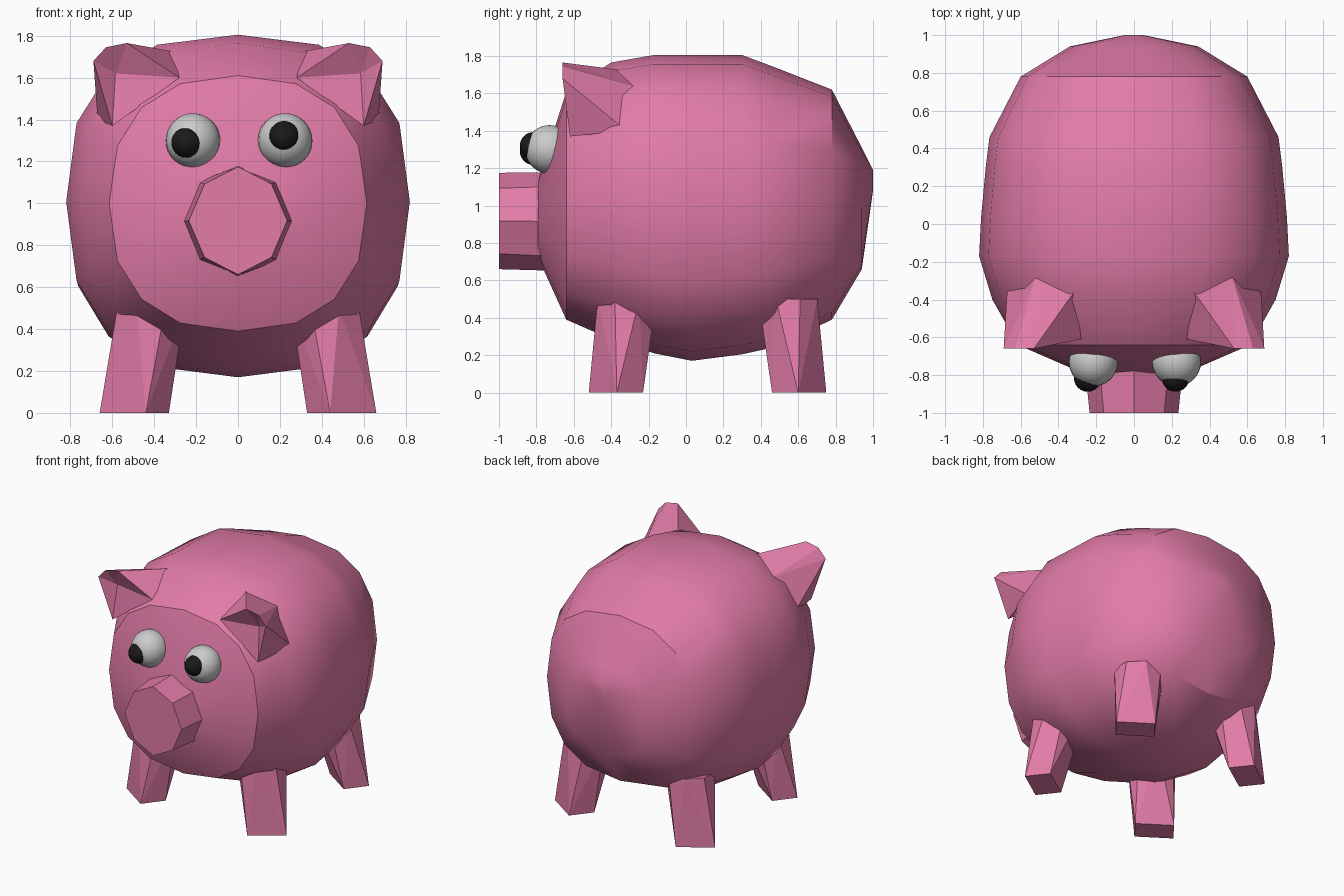
import bpy, bmesh, math

if "Cube" in bpy.data.objects:
    bpy.data.objects.remove(bpy.data.objects["Cube"])


def material(name, rgb):
    m = bpy.data.materials.new(name)
    m.diffuse_color = (*rgb, 1)
    m.use_nodes = True
    m.node_tree.nodes["Principled BSDF"].inputs["Base Color"].default_value = m.diffuse_color
    return m


PINK = material("pink", (0.76, 0.20, 0.39))
WHITE = material("white", (0.8, 0.8, 0.8))
BLACK = material("black", (0.01, 0.01, 0.01))


def add_mesh(name, verts, faces, mat, smooth=None):
    """Mesh object from points; without faces it becomes their convex hull."""
    me = bpy.data.meshes.new(name)
    me.from_pydata(verts, [], faces)
    bm = bmesh.new()
    bm.from_mesh(me)
    if not faces:
        bmesh.ops.convex_hull(bm, input=bm.verts)
    bmesh.ops.recalc_face_normals(bm, faces=bm.faces)
    bm.to_mesh(me)
    bm.free()
    ob = bpy.data.objects.new(name, me)
    bpy.context.collection.objects.link(ob)
    me.materials.append(mat)
    if smooth:
        bpy.ops.object.select_all(action='DESELECT')
        ob.select_set(True)
        bpy.context.view_layer.objects.active = ob
        bpy.ops.object.shade_smooth_by_angle(angle=math.radians(smooth))
    return ob


def loft(name, rings, mat, smooth=None):
    """Join equal-sized vertex rings and cap both ends."""
    n = len(rings[0])
    verts = [v for r in rings for v in r]
    faces = [(k * n + i, k * n + (i + 1) % n, (k + 1) * n + (i + 1) % n, (k + 1) * n + i)
             for k in range(len(rings) - 1) for i in range(n)]
    faces += [tuple(range(n)), tuple(range(len(verts) - n, len(verts)))]
    return add_mesh(name, verts, faces, mat, smooth)


def oval(y, hw, z0, z1, n, p=2.0):
    """Rounded-box cross-section facing along y."""
    pts = []
    for i in range(n):
        a = 2 * math.pi * i / n
        c, s = math.cos(a), math.sin(a)
        pts.append((hw * math.copysign(abs(c) ** (2 / p), c), y,
                    (z0 + z1) / 2 + (z1 - z0) / 2 * math.copysign(abs(s) ** (2 / p), s)))
    return pts


# body: y, half width, bottom, top, squareness
sections = [(-0.79, 0.27, 0.72, 1.14, 2.2), (-0.64, 0.615, 0.39, 1.61, 2.4),
            (-0.40, 0.75, 0.285, 1.765, 2.4), (-0.17, 0.82, 0.21, 1.805, 2.55),
            (0.03, 0.81, 0.17, 1.805, 2.55), (0.30, 0.785, 0.205, 1.805, 2.55),
            (0.46, 0.765, 0.24, 1.745, 2.5), (0.78, 0.60, 0.39, 1.62, 2.5),
            (0.94, 0.34, 0.66, 1.31, 2.4), (1.0, 0.05, 1.08, 1.19, 2)]
loft("body", [oval(y, w, a, b, 16, p) for y, w, a, b, p in sections], PINK, 34)

# snout
loft("snout", [oval(-1.0, 0.235, 0.66, 1.175, 8, 1.8),
               oval(-0.65, 0.27, 0.65, 1.18, 8, 2.05)], PINK)


# eyes and pupils
def ball(name, loc, r, mat):
    bpy.ops.mesh.primitive_uv_sphere_add(segments=24, ring_count=16, radius=r, location=loc)
    ob = bpy.context.object
    ob.name = name
    ob.data.materials.append(mat)
    bpy.ops.object.shade_smooth()


for side, ex, px, pz in (("left", -0.215, -0.245, 1.29), ("right", 0.225, 0.22, 1.32)):
    ball(side + "_eye", (ex, -0.73, 1.30), 0.13, WHITE)
    ball(side + "_pupil", (px, -0.815, pz), 0.073, BLACK)

# ears: five base points, blunt tip, hollow front
ear = [(0.28, -0.61, 1.60), (0.31, -0.35, 1.725), (0.52, -0.28, 1.64),
       (0.67, -0.32, 1.40), (0.60, -0.62, 1.37),
       (0.53, -0.66, 1.765), (0.63, -0.66, 1.745), (0.69, -0.66, 1.68),
       (0.585, -0.585, 1.62)]
ear_faces = [(0, 1, 5), (1, 2, 5), (2, 6, 5), (2, 7, 6), (2, 3, 7), (3, 4, 7),
             (0, 5, 8), (5, 6, 8), (6, 7, 8), (7, 4, 8), (4, 0, 8), (4, 3, 2, 1, 0)]
# legs: turned rectangular foot blending to an eight-sided top that leans inwards
foot = [(-0.165, -0.005), (-0.055, -0.145), (0.165, 0.005), (0.055, 0.145)]
top = [(0.175 * math.cos(a), 0.17 * math.sin(a))
       for a in (math.pi * (i + 0.5) / 4 for i in range(8))]
for side, s in (("left", -1), ("right", 1)):
    add_mesh(side + "_ear", [(s * x, y, z) for x, y, z in ear], ear_faces, PINK)
    for end, cy, d in (("front", -0.375, 1), ("back", 0.605, -1)):
        pts = [(s * (cx + x), cy + d * (y + dy), z)
               for shape, cx, dy, z in ((foot, 0.495, 0, 0), (top, 0.415, 0.06, 0.50))
               for x, y in shape]
        add_mesh(f"{end}_{side}_leg", pts, [], PINK)
